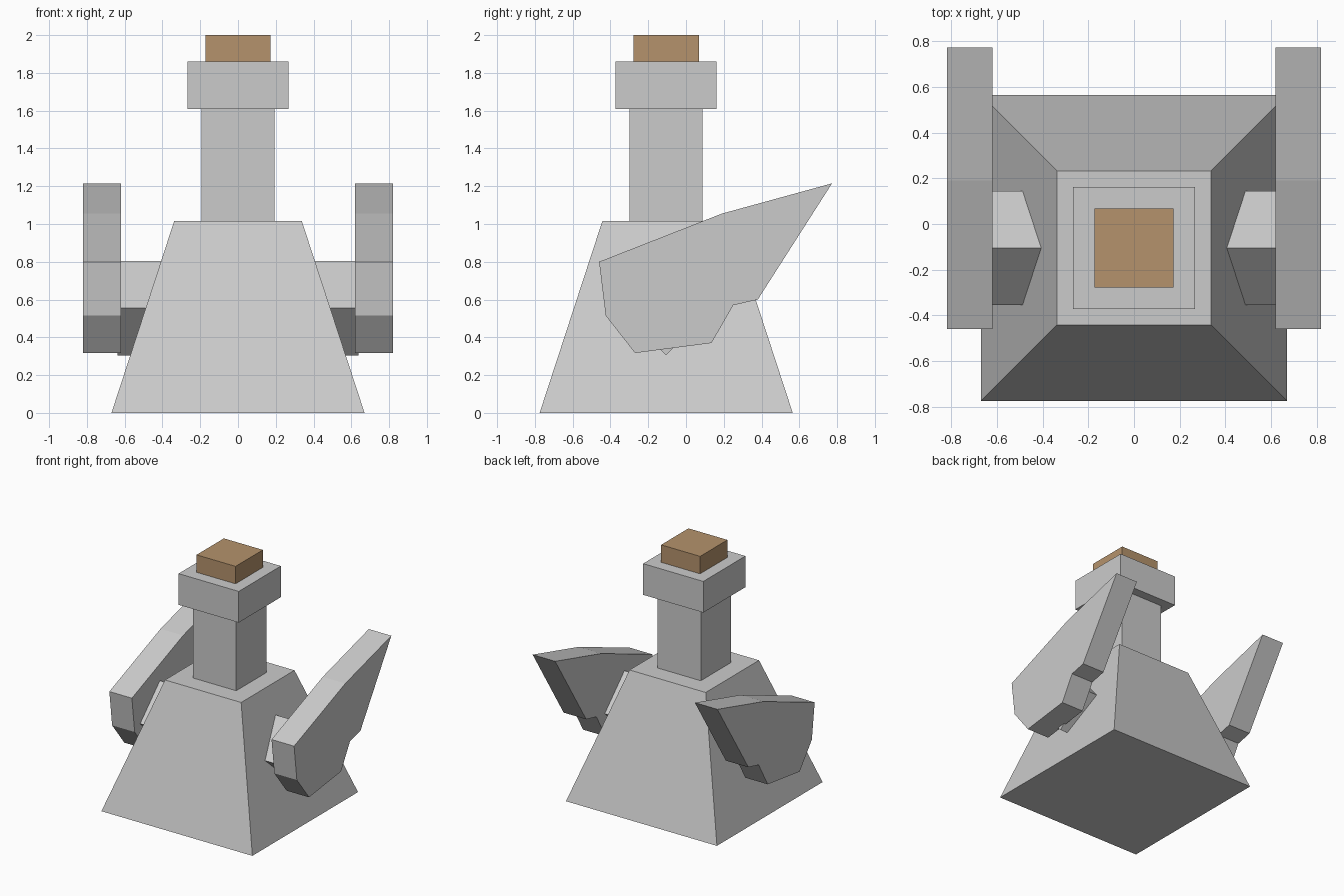
import bpy
import math

if "Cube" in bpy.data.objects:
    bpy.data.objects.remove(bpy.data.objects["Cube"])

CY = -0.105  # centre line of the bottle in y


def square_part(name, z0, z1, half0, half1):
    """Square column or frustum between two heights."""
    bpy.ops.mesh.primitive_cone_add(
        vertices=4, radius1=half0 * math.sqrt(2), radius2=half1 * math.sqrt(2),
        depth=z1 - z0, location=(0, CY, (z0 + z1) / 2), rotation=(0, 0, math.pi / 4))
    ob = bpy.context.object
    ob.name = name
    bpy.ops.object.transform_apply(location=True, rotation=True, scale=True)
    return ob


def side_slab(name, profile, x0, x1):
    """Extrude a (y, z) profile from x0 to x1."""
    n = len(profile)
    verts = [(x, y, z) for x in (x0, x1) for y, z in profile]
    faces = [tuple(range(n)), tuple(reversed(range(n, 2 * n)))]
    faces += [(i, i + n, (i + 1) % n + n, (i + 1) % n) for i in range(n)]
    mesh = bpy.data.meshes.new(name)
    mesh.from_pydata(verts, [], faces)
    ob = bpy.data.objects.new(name, mesh)
    bpy.context.collection.objects.link(ob)
    return ob


# Bottle
square_part("bottle_body", 0, 1.015, 0.67, 0.338)
square_part("bottle_neck", 1.015, 1.61, 0.193, 0.193)
square_part("bottle_collar", 1.61, 1.86, 0.267, 0.267)
cork = square_part("cork", 1.86, 2.0, 0.173, 0.173)
mat = bpy.data.materials.new("cork_brown")
mat.diffuse_color = (0.46, 0.29, 0.15, 1)
mat.use_nodes = True
mat.node_tree.nodes["Principled BSDF"].inputs["Base Color"].default_value = mat.diffuse_color
cork.data.materials.append(mat)

# Diamond-section axle joining the wings through the body
side_slab("wing_axle", [(CY, 0.805), (CY - 0.25, 0.555), (CY, 0.305), (CY + 0.25, 0.555)],
          -0.637, 0.637)

# Mirrored wings (profile order gives outward normals)
wing_profile = [(-0.46, 0.80), (-0.425, 0.515), (-0.27, 0.317), (0.135, 0.37),
                (0.25, 0.57), (0.38, 0.60), (0.773, 1.215), (0.19, 1.055)]
wing = side_slab("wings", list(reversed(wing_profile)), 0.62, 0.82)
wing.modifiers.new("mirror", 'MIRROR')

# Consistent outward normals
for ob in (wing, bpy.data.objects["wing_axle"]):
    bpy.ops.object.select_all(action='DESELECT')
    bpy.context.view_layer.objects.active = ob
    ob.select_set(True)
    bpy.ops.object.mode_set(mode='EDIT')
    bpy.ops.mesh.select_all(action='SELECT')
    bpy.ops.mesh.normals_make_consistent(inside=False)
    bpy.ops.object.mode_set(mode='OBJECT')
